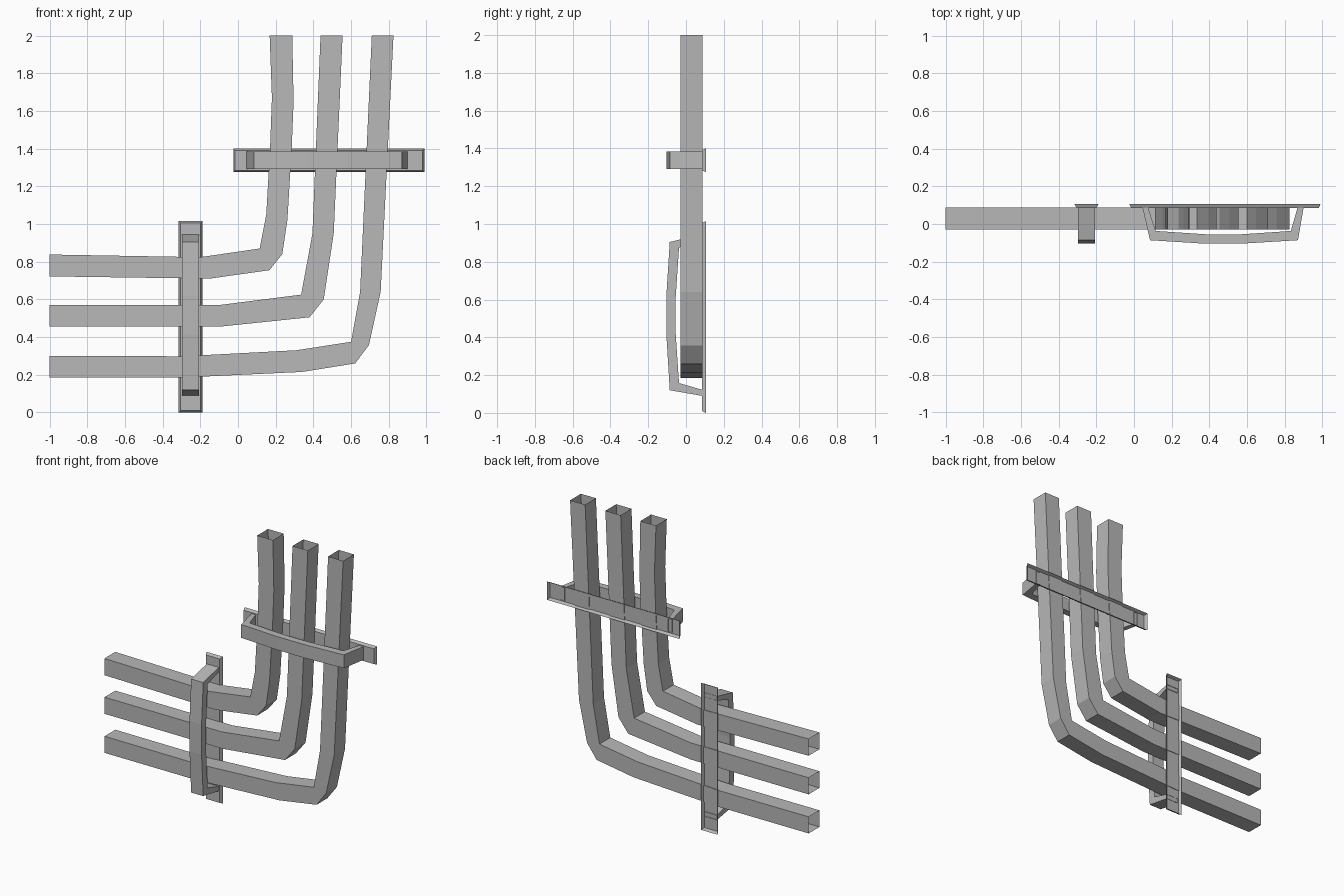
import bpy
import bmesh

cube = bpy.data.objects.get("Cube")
if cube:
    bpy.data.objects.remove(cube, do_unlink=True)

grey = bpy.data.materials.new("plain_grey")
grey.use_nodes = True
colour = (0.48, 0.48, 0.48, 1.0)
grey.diffuse_color = colour
grey.node_tree.nodes["Principled BSDF"].inputs["Base Color"].default_value = colour


def build_object(name, rings, cap_end=False):
    """Skin a list of four-cornered rings into an open tube."""
    bm = bmesh.new()
    loops = [[bm.verts.new(corner) for corner in ring] for ring in rings]
    for first, second in zip(loops, loops[1:]):
        for i in range(4):
            j = (i + 1) % 4
            bm.faces.new((first[i], first[j], second[j], second[i]))
    if cap_end:
        bm.faces.new(loops[-1])
    bmesh.ops.remove_doubles(bm, verts=bm.verts[:], dist=0.0001)
    bmesh.ops.recalc_face_normals(bm, faces=bm.faces[:])
    mesh = bpy.data.meshes.new(name)
    bm.to_mesh(mesh)
    bm.free()
    mesh.materials.append(grey)
    obj = bpy.data.objects.new(name, mesh)
    bpy.context.collection.objects.link(obj)
    return obj


# Square conduits: inner and outer edge of the bend, as x, z pairs
PIPE_FRONT, PIPE_BACK = -0.03, 0.088

inner_pipe = [
    ((-1, .838), (-1, .722)), ((-.2, .824), (-.15, .71)),
    ((.115, .87), (.167, .755)), ((.115, .87), (.235, .84)),
    ((.15, 1.05), (.262, 1.02)), ((.17, 1.4), (.285, 1.4)),
    ((.18, 1.67), (.295, 1.65)), ((.168, 2), (.288, 2)),
]
middle_pipe = [
    ((-1, .57), (-1, .455)), ((-.1, .57), (-.1, .455)),
    ((.335, .625), (.38, .505)), ((.335, .625), (.455, .6)),
    ((.395, .95), (.508, .95)), ((.438, 2), (.555, 2)),
]
outer_pipe = [
    ((-1, .3), (-1, .185)), ((-.3, .298), (-.3, .185)),
    ((.31, .33), (.34, .215)), ((.6, .375), (.622, .26)),
    ((.6, .375), (.695, .358)), ((.648, .64), (.757, .64)),
    ((.71, 2), (.825, 2)),
]


def build_pipe(name, pairs):
    rings = []
    for (ax, az), (bx, bz) in pairs:
        rings.append([(ax, PIPE_FRONT, az), (bx, PIPE_FRONT, bz),
                      (bx, PIPE_BACK, bz), (ax, PIPE_BACK, az)])
    build_object(name, rings)


build_pipe("inner_pipe", inner_pipe)
build_pipe("middle_pipe", middle_pipe)
build_pipe("outer_pipe", outer_pipe)


# Brackets: u runs along the bracket, v across it, y is depth
def along_x(u, v, y):
    return (u - .025, y, v + 1.338)


def down_z(u, v, y):
    return (v - .252, y, 1.015 - u)


LENGTH, HALF_WIDTH, BEVEL = 1.015, .063, .01
TRAY_FRONT, TRAY_BACK = .084, .106
STRAP_HALF = .046

# Strap bow: outer and inner edge, as u, y pairs
strap = [
    ((.07, .087), (.1, .087)), ((.11, -.086), (.14, -.037)),
    ((.395, -.104), (.41, -.055)), ((.6, -.104), (.59, -.055)),
    ((.895, -.086), (.857, -.037)), ((.925, .087), (.893, .087)),
]


def build_bracket(prefix, place):
    # Shallow back tray with sloped rims, open at the back
    rings = []
    for inset, y in ((0, TRAY_BACK), (BEVEL, TRAY_FRONT)):
        lo, hi, half = inset, LENGTH - inset, HALF_WIDTH - inset
        rings.append([place(lo, -half, y), place(hi, -half, y),
                      place(hi, half, y), place(lo, half, y)])
    build_object(prefix + "_back_tray", rings, cap_end=True)

    # Bowed strap reaching over the front of the pipes
    rings = []
    for (ou, oy), (iu, iy) in strap:
        rings.append([place(ou, -STRAP_HALF, oy), place(iu, -STRAP_HALF, iy),
                      place(iu, STRAP_HALF, iy), place(ou, STRAP_HALF, oy)])
    build_object(prefix + "_strap", rings)


build_bracket("upper_bracket", along_x)
build_bracket("side_bracket", down_z)
